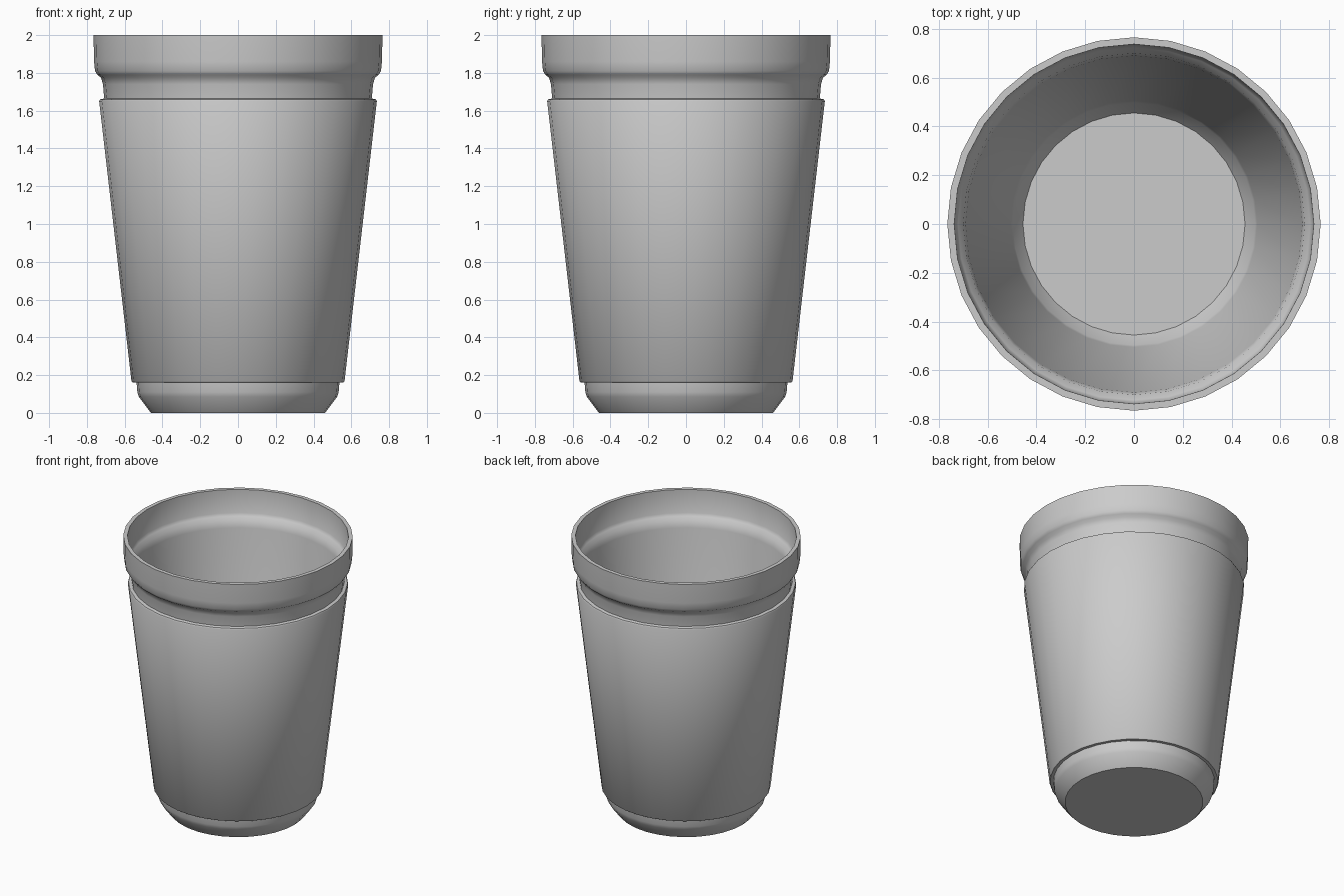
import bpy, bmesh
from math import sin, cos, tau

if "Cube" in bpy.data.objects:
    bpy.data.objects.remove(bpy.data.objects["Cube"])

SIDES = 32


def lathe(name, profile, closed=False, angle=0.7):
    """Turn an (r, z) profile around z; r = 0 ends become poles capped by one n-gon."""
    bm = bmesh.new()
    rings = [[bm.verts.new((r * cos(tau * i / SIDES), r * sin(tau * i / SIDES), z))
              for i in range(SIDES)] for r, z in profile]
    pairs = list(zip(rings, rings[1:]))
    if closed:
        pairs.append((rings[-1], rings[0]))
    for a, b in pairs:
        for i in range(SIDES):
            j = (i + 1) % SIDES
            bm.faces.new((a[i], a[j], b[j], b[i]))
    if not closed:
        bm.faces.new(rings[0])
        bm.faces.new(rings[-1])
    bmesh.ops.recalc_face_normals(bm, faces=bm.faces)
    mesh = bpy.data.meshes.new(name)
    bm.to_mesh(mesh)
    bm.free()
    obj = bpy.data.objects.new(name, mesh)
    bpy.context.collection.objects.link(obj)
    bpy.ops.object.select_all(action='DESELECT')
    obj.select_set(True)
    bpy.context.view_layer.objects.active = obj
    bpy.ops.object.shade_smooth_by_angle(angle=angle)
    return obj


# cup: underside, outer wall and rim, then back down the inner wall to the floor
outer = [(0.46, 0), (0.47, 0.012), (0.525, 0.085), (0.533, 0.11), (0.537, 0.16),
         (0.708, 1.66), (0.715, 1.74), (0.725, 1.775), (0.745, 1.79),
         (0.757, 1.81), (0.762, 1.86), (0.765, 2.0)]
inner = [(0.737, 2.0), (0.733, 1.83), (0.722, 1.81), (0.70, 1.79),
         (0.69, 1.74), (0.505, 0.11), (0.497, 0.09), (0.455, 0.03)]
lathe("cup", outer + inner)

# thin sleeve wrapped round the cup wall
lathe("sleeve", [(0.536, 0.162), (0.558, 0.162), (0.564, 0.168),
                 (0.735, 1.65), (0.73, 1.66), (0.707, 1.665)], closed=True)
